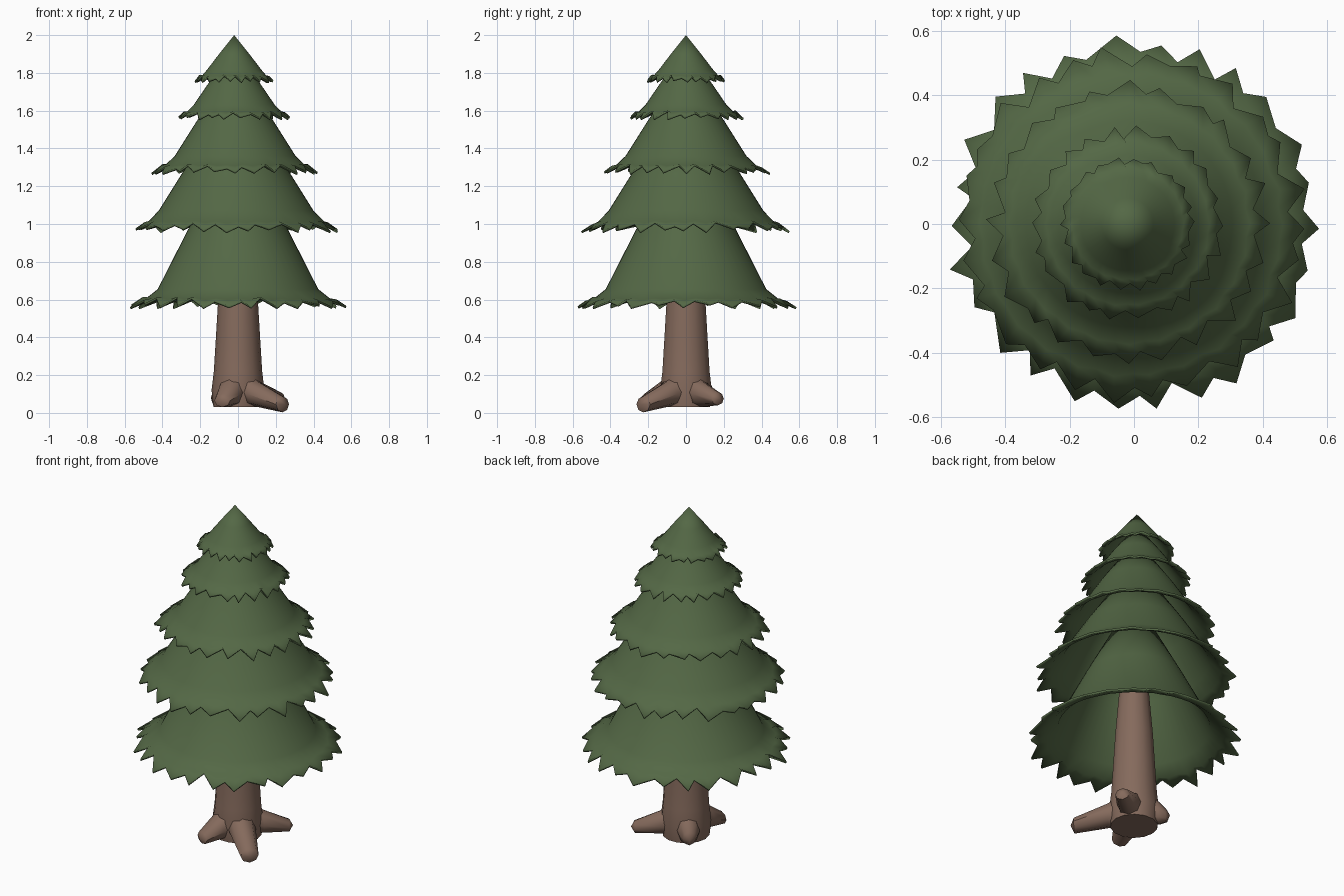
import bpy, bmesh, math, random
from mathutils import Vector

if "Cube" in bpy.data.objects:
    bpy.data.objects.remove(bpy.data.objects["Cube"])

random.seed(4)


def material(name, col):
    m = bpy.data.materials.new(name)
    m.diffuse_color = (*col, 1)
    m.use_nodes = True
    m.node_tree.nodes["Principled BSDF"].inputs["Base Color"].default_value = m.diffuse_color
    return m


GREEN = material("needle green", (0.088, 0.138, 0.060))
BROWN = material("bark brown", (0.235, 0.145, 0.108))


def loft(name, rings, mat, cap_start=None, cap_end=None, angle=40):
    """Skin closed rings of points, with optional end points as caps."""
    bm = bmesh.new()
    vs = [[bm.verts.new(p) for p in ring] for ring in rings]
    n = len(vs[0])
    for a, b in zip(vs, vs[1:]):
        for i in range(n):
            j = (i + 1) % n
            bm.faces.new((a[i], a[j], b[j], b[i]))
    for tip, ring in ((cap_start, vs[0]), (cap_end, vs[-1])):
        if tip is not None:
            c = bm.verts.new(tip)
            for i in range(n):
                bm.faces.new((ring[i], ring[(i + 1) % n], c))
    bmesh.ops.recalc_face_normals(bm, faces=bm.faces[:])
    me = bpy.data.meshes.new(name)
    bm.to_mesh(me)
    bm.free()
    ob = bpy.data.objects.new(name, me)
    bpy.context.collection.objects.link(ob)
    me.materials.append(mat)
    bpy.ops.object.select_all(action='DESELECT')
    ob.select_set(True)
    bpy.context.view_layer.objects.active = ob
    bpy.ops.object.shade_smooth_by_angle(angle=math.radians(angle))
    return ob


# Foliage tiers: hollow flared cones with a jagged hem
# (apex z, upper r, upper z, shoulder r, shoulder z, hem r, hem z, teeth, centre x)
TIERS = [
    (1.47, 0.27, 0.96, 0.425, 0.655, 0.565, 0.560, 26, 0.0),
    (1.70, 0.285, 1.27, 0.41, 1.07, 0.535, 0.962, 26, -0.01),
    (1.84, 0.20, 1.55, 0.32, 1.36, 0.43, 1.27, 24, -0.015),
    (1.93, 0.14, 1.74, 0.215, 1.63, 0.295, 1.56, 22, -0.02),
    (2.00, 0.08, 1.90, 0.145, 1.815, 0.205, 1.755, 22, -0.02),
]
for k, (az, ur, uz, sr, sz, hr, hz, teeth, cx) in enumerate(TIERS):
    n = teeth * 2
    wob = [random.uniform(-0.4, 0.4) for _ in range(n)]
    size = [random.uniform(-1, 1) for _ in range(n)]

    def ring(r, z, jag=0):
        pts = []
        for i in range(n):
            a = math.tau * (i + wob[i] * jag) / n
            # odd points are notches cut back up the slope
            cut = (0.09 if i % 2 else 0.0) + 0.028 * size[i]
            rr = r * (1 - cut * jag)
            zz = z + max(0, (0.04 if i % 2 else 0.006) + 0.012 * size[i]) * jag * (0.5 + hr)
            pts.append((cx + rr * math.cos(a), rr * math.sin(a), zz))
        return pts

    mr, mz = sr + (hr - sr) * 0.5, sz + (hz - sz) * 0.6
    ob = loft(f"foliage_tier_{k + 1}",
              [ring(ur, uz), ring(sr, sz), ring(mr, mz, 0.25), ring(hr * 1.015, hz, 1)],
              GREEN, cap_start=(cx, 0, az), angle=60)
    mod = ob.modifiers.new("thickness", 'SOLIDIFY')
    mod.thickness = 0.012
    mod.offset = -1


# Trunk: tapered round column
def circle(r, z, x=0, n=14):
    return [(x + r * math.cos(math.tau * i / n), r * math.sin(math.tau * i / n), z)
            for i in range(n)]


loft("trunk", [circle(r, z) for r, z in
               ((0.13, 0.03), (0.14, 0.12), (0.128, 0.22), (0.117, 0.40), (0.105, 0.60), (0.08, 0.90), (0.05, 1.25))],
     BROWN, (0, 0, 0.03), (0, 0, 1.28), 50)


# Roots: tapered stubs leaning out of the trunk foot
def root(name, tip, w0, w1, h1):
    tip = Vector(tip)
    d = Vector((tip.x, tip.y, 0)).normalized()
    side = Vector((-d.y, d.x, 0))
    path = [(d * 0.04 + Vector((0, 0, 0.14)), w0, 0.11),
            (d * 0.14 + Vector((0, 0, 0.10)), w0 * 0.85, 0.068),
            (tip - d * 0.02, w1, h1)]
    rings = [[c + side * w * math.cos(math.tau * i / 8) + Vector((0, 0, h * math.sin(math.tau * i / 8)))
              for i in range(8)] for c, w, h in path]
    loft(name, rings, BROWN, path[0][0], tip, 50)


root("root_front_right", (0.25, -0.24, 0.045), 0.085, 0.05, 0.042)
root("root_back_right", (0.24, 0.18, 0.075), 0.075, 0.04, 0.035)
root("root_front_left", (-0.09, -0.24, 0.065), 0.08, 0.045, 0.035)
root("root_back_left", (-0.13, 0.15, 0.08), 0.07, 0.035, 0.04)
